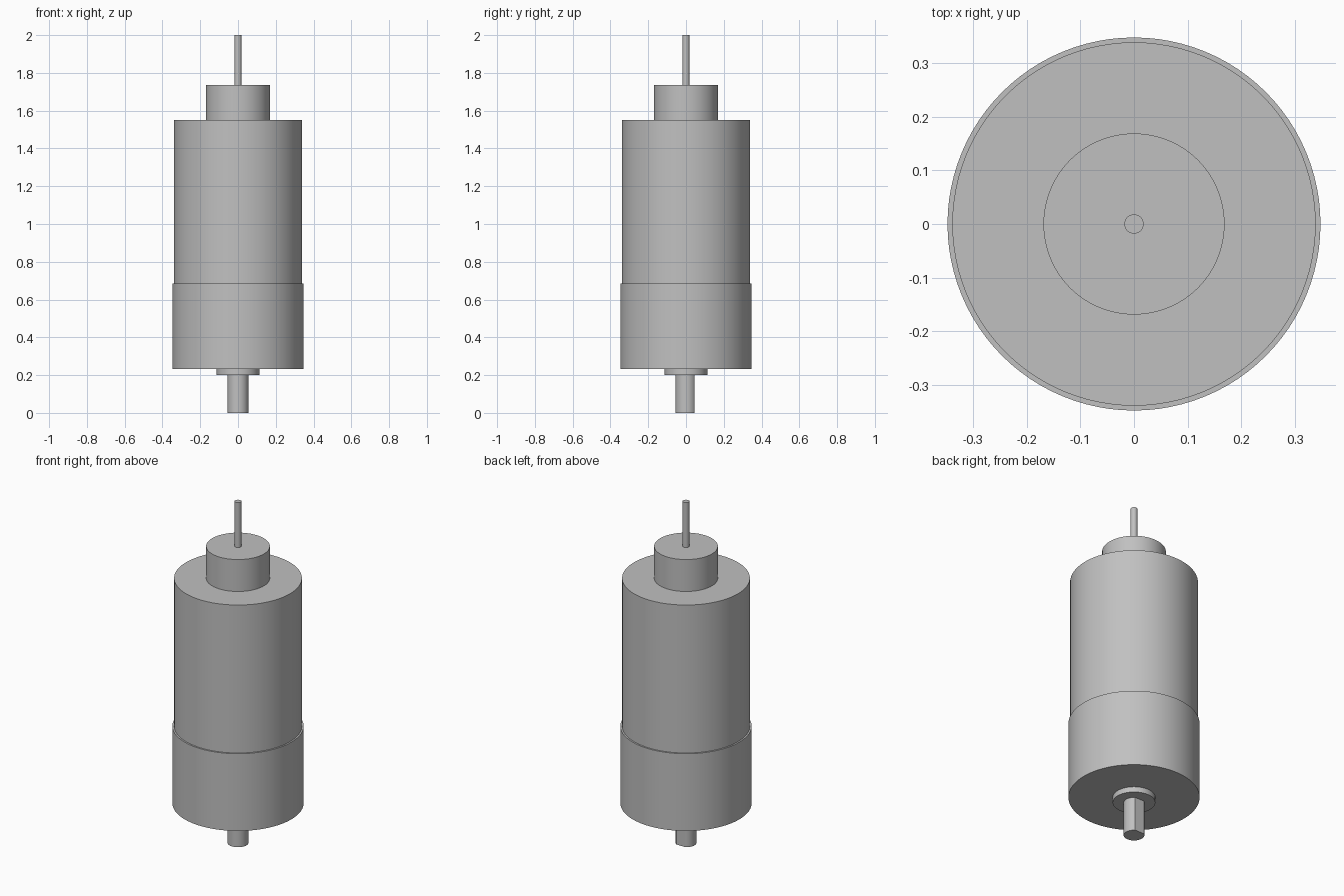
import bpy
import bmesh
import math

cube = bpy.data.objects.get("Cube")
if cube:
    bpy.data.objects.remove(cube, do_unlink=True)

metal = bpy.data.materials.new("brushed_grey_metal")
metal.use_nodes = True
grey = (0.53, 0.53, 0.53, 1)
metal.diffuse_color = grey
metal.node_tree.nodes["Principled BSDF"].inputs["Base Color"].default_value = grey


def cylinder(name, radius, bottom, top, segments=96, flat_y=None):
    """Upright cylinder, optionally cut flat on its back side."""
    bm = bmesh.new()
    bmesh.ops.create_cone(bm, cap_ends=True, segments=segments,
                          radius1=radius, radius2=radius, depth=top - bottom)
    bmesh.ops.translate(bm, verts=bm.verts, vec=(0, 0, (top + bottom) / 2))
    if flat_y is not None:
        cut = bmesh.ops.bisect_plane(bm, geom=bm.verts[:] + bm.edges[:] + bm.faces[:],
                                     plane_co=(0, flat_y, 0), plane_no=(0, 1, 0),
                                     clear_outer=True)
        rim = [e for e in cut["geom_cut"] if isinstance(e, bmesh.types.BMEdge)]
        bmesh.ops.contextual_create(bm, geom=rim)
        bmesh.ops.recalc_face_normals(bm, faces=bm.faces)
    mesh = bpy.data.meshes.new(name)
    bm.to_mesh(mesh)
    bm.free()
    mesh.materials.append(metal)
    obj = bpy.data.objects.new(name, mesh)
    bpy.context.collection.objects.link(obj)
    bpy.ops.object.select_all(action="DESELECT")
    obj.select_set(True)
    bpy.context.view_layer.objects.active = obj
    bpy.ops.object.shade_smooth_by_angle(angle=math.radians(20))
    return obj


# Output end: D-shaped shaft, collar and gearbox
cylinder("output_shaft", 0.055, 0, 0.2, flat_y=0.046)
cylinder("shaft_collar", 0.113, 0.2, 0.232)
cylinder("gearbox", 0.348, 0.232, 0.684)

# Motor body, rear boss and thin rear shaft
cylinder("motor_body", 0.339, 0.684, 1.55)
cylinder("rear_boss", 0.169, 1.55, 1.737)
cylinder("rear_shaft", 0.018, 1.737, 2, segments=48)
